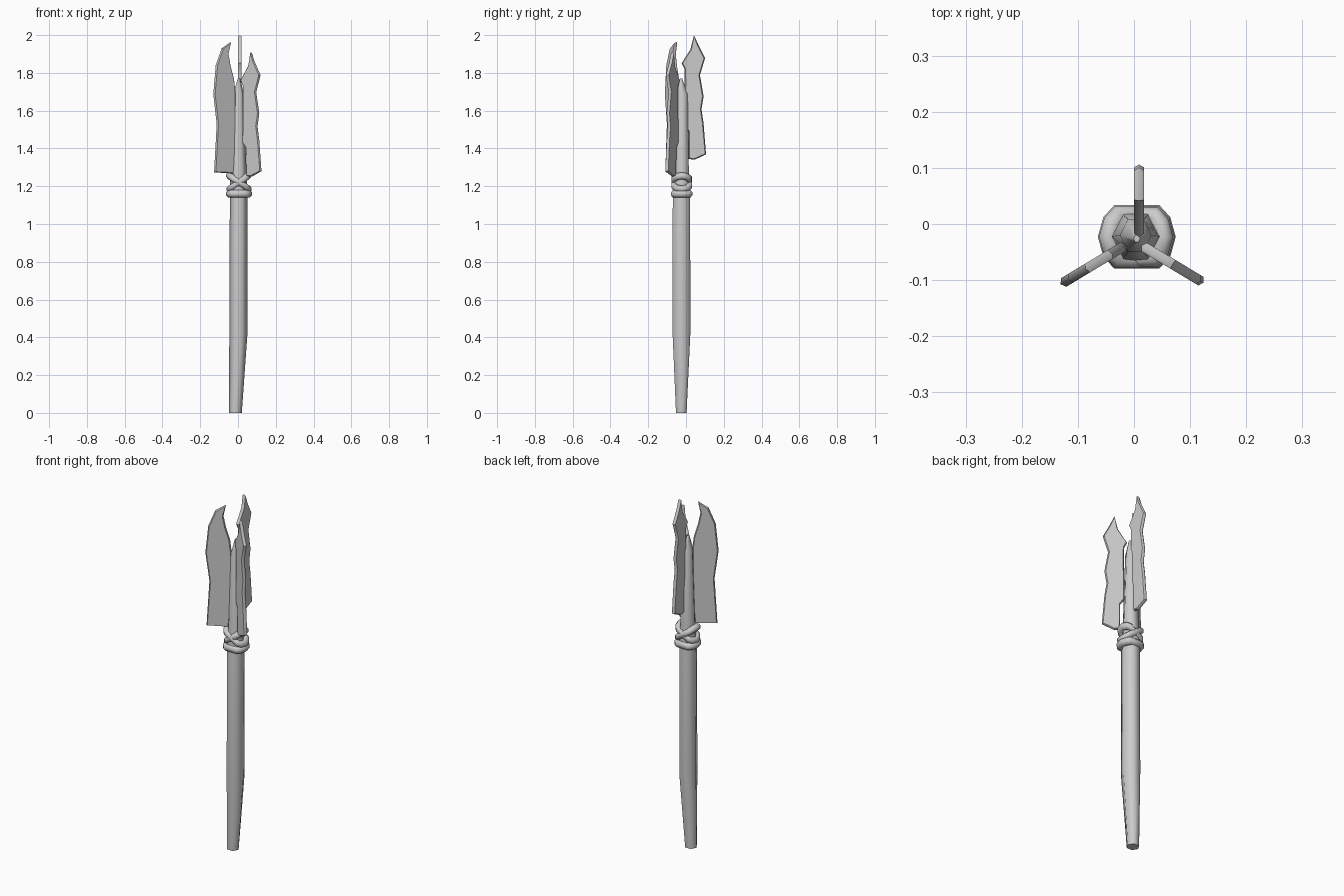
import bpy, bmesh
from math import cos, sin, pi, radians, hypot

cube = bpy.data.objects.get("Cube")
if cube:
    bpy.data.objects.remove(cube)

grey = bpy.data.materials.new("plain_grey")
grey.use_nodes = True
colour = (0.6, 0.6, 0.6, 1)
grey.diffuse_color = colour
grey.node_tree.nodes["Principled BSDF"].inputs["Base Color"].default_value = colour


def finish(bm, name, angle):
    bmesh.ops.recalc_face_normals(bm, faces=bm.faces)
    mesh = bpy.data.meshes.new(name)
    bm.to_mesh(mesh)
    bm.free()
    mesh.materials.append(grey)
    ob = bpy.data.objects.new(name, mesh)
    bpy.context.collection.objects.link(ob)
    bpy.ops.object.select_all(action='DESELECT')
    ob.select_set(True)
    bpy.context.view_layer.objects.active = ob
    bpy.ops.object.shade_smooth_by_angle(angle=radians(angle))
    return ob


def loft(bm, rings, closed=False):
    loops = [[bm.verts.new(p) for p in ring] for ring in rings]
    n = len(loops[0])
    for k in range(len(loops) if closed else len(loops) - 1):
        a, b = loops[k], loops[(k + 1) % len(loops)]
        for i in range(n):
            j = (i + 1) % n
            bm.faces.new((a[i], a[j], b[j], b[i]))
    if not closed:
        bm.faces.new(loops[0])
        bm.faces.new(loops[-1])


# Six-sided shaft: height, centre x, centre y, half width, half depth
sections = [(0, -.014, -.025, .034, .028), (.42, .002, -.024, .048, .047),
            (1.2, .003, -.024, .046, .046), (1.28, .003, -.022, .042, .037),
            (1.69, .003, -.02, .028, .029), (1.77, .005, -.026, .006, .006)]
bm = bmesh.new()
loft(bm, [[(cx + w * cos(i * pi / 3), cy + d * sin(i * pi / 3) / sin(pi / 3), z)
           for i in range(6)] for z, cx, cy, w, d in sections])
finish(bm, "shaft", 65)


# Rope bindings: one level ring and two crossed tilted rings
def binding(name, z, tilt, size, thick):
    quarter = [(.071, 0), (.061, .036), (.041, .058)]
    path = quarter + [(-x, y) for x, y in quarter[::-1]]
    path += [(-x, -y) for x, y in path[1:-1]]
    rings = []
    for x, y in path:
        length = hypot(x, y)
        ring = []
        for i in range(8):
            a = (i + .5) * pi / 4
            s = size * (1 - (thick - thick * cos(a)) / length)
            ring.append((.005 + x * s, -.023 + y * s, z + x * tilt + thick * sin(a)))
        rings.append(ring)
    bm = bmesh.new()
    loft(bm, rings, closed=True)
    finish(bm, name, 65)


binding("lower_binding", 1.16, 0, 1, .021)
binding("rising_binding", 1.22, .5, .93, .02)
binding("falling_binding", 1.22, -.5, .97, .02)


# Blades: bevelled half plate mirrored through its own middle plane
def blade(name, outline, x, y, turn, slide=0, drop=0):
    bm = bmesh.new()
    face = bm.faces.new([bm.verts.new((r + slide, 0, z - drop)) for r, z in outline])
    face.normal_update()
    bmesh.ops.inset_individual(bm, faces=[face], thickness=.006, depth=.009)
    ob = finish(bm, name, 25)
    ob.location = (x, y, 0)
    ob.rotation_euler.z = radians(turn)
    mirror = ob.modifiers.new("other_side", 'MIRROR')
    mirror.use_axis = (False, True, False)


jagged = [(.064, 2), (.088, 1.947), (.123, 1.878), (.096, 1.788), (.115, 1.676),
          (.104, 1.607), (.115, 1.533), (.128, 1.369), (.067, 1.34), (.036, 1.345),
          (.034, 1.49), (.012, 1.52), (.015, 1.75), (.014, 1.82), (-.001, 1.852),
          (.046, 1.926)]
hooked = [(.049, 1.963), (.104, 1.931), (.141, 1.841), (.156, 1.687), (.135, 1.528),
          (.15, 1.273), (.035, 1.268), (.02, 1.4), (.02, 1.7), (.028, 1.767),
          (.049, 1.836), (.062, 1.9)]
blade("back_blade", jagged, .009, -.022, 90)
blade("left_blade", jagged, .003, -.032, -31, .013, .09)
blade("right_blade", hooked, .003, -.027, 211)
